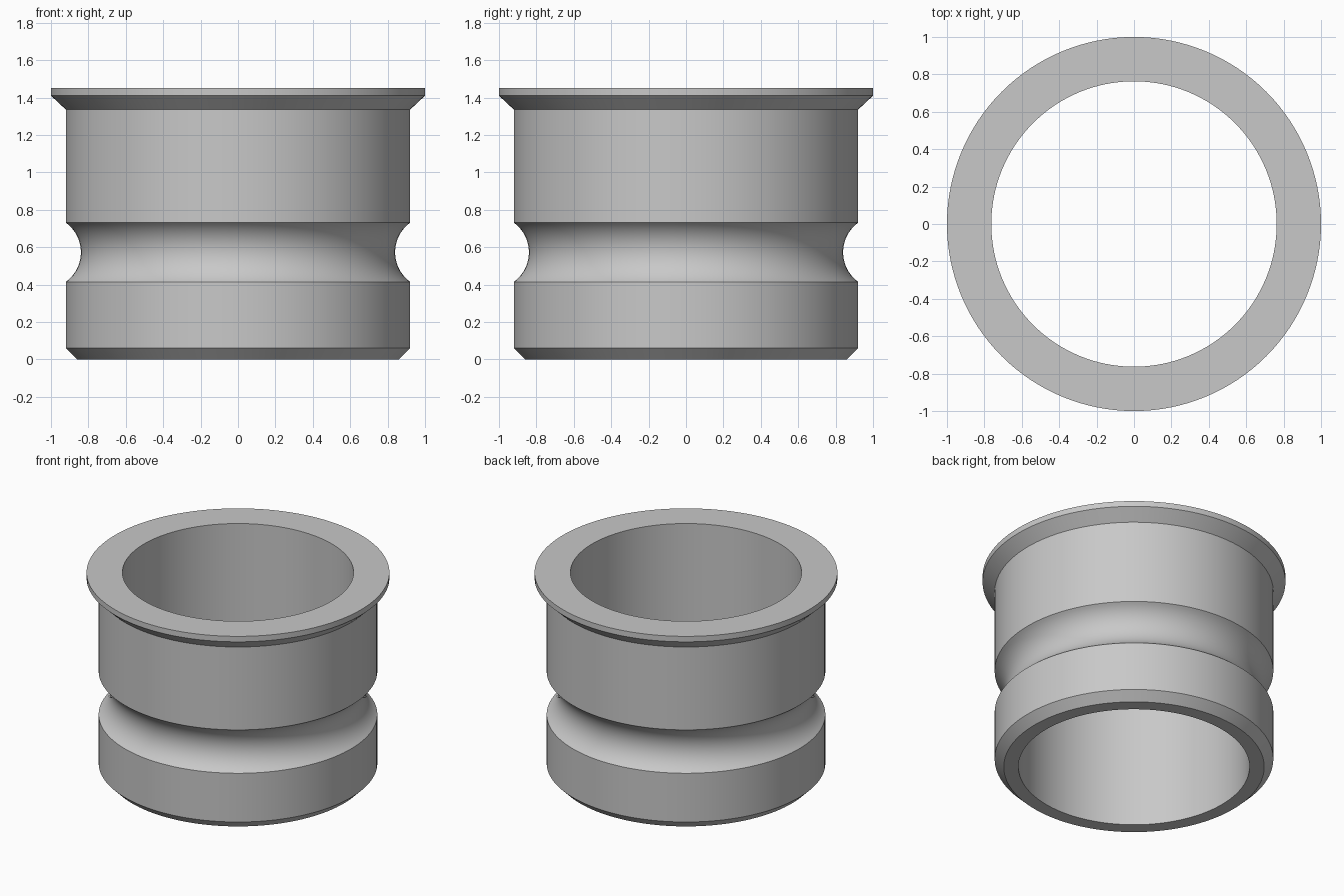
import bpy
import bmesh
from math import asin, cos, sin, pi

SEGMENTS = 128
BORE, BODY, RIM = 0.763, 0.92, 1.0
HEIGHT = 1.45

cube = bpy.data.objects.get("Cube")
if cube:
    bpy.data.objects.remove(cube, do_unlink=True)

grey = bpy.data.materials.new("plain_grey")
grey.use_nodes = True
colour = (0.58, 0.58, 0.58, 1)
grey.diffuse_color = colour
grey.node_tree.nodes["Principled BSDF"].inputs["Base Color"].default_value = colour


def groove(z_mid, half_width, depth, steps=20):
    """Circular arc cut into the body wall, from bottom to top."""
    radius = (half_width ** 2 + depth ** 2) / (2 * depth)
    centre = BODY - depth + radius
    limit = asin(half_width / radius)
    angles = [limit * (2 * i / steps - 1) for i in range(steps + 1)]
    return [(centre - radius * cos(a), z_mid + radius * sin(a)) for a in angles]


def revolve(name, profile, material):
    """Spin a closed (radius, z) profile around the z axis."""
    bm = bmesh.new()
    rings = []
    for i in range(SEGMENTS):
        a = 2 * pi * i / SEGMENTS
        rings.append([bm.verts.new((r * cos(a), r * sin(a), z)) for r, z in profile])
    for i, ring in enumerate(rings):
        after = rings[(i + 1) % SEGMENTS]
        for j in range(len(profile)):
            k = (j + 1) % len(profile)
            bm.faces.new((ring[j], after[j], after[k], ring[k]))
    bmesh.ops.recalc_face_normals(bm, faces=bm.faces)
    mesh = bpy.data.meshes.new(name)
    bm.to_mesh(mesh)
    bm.free()
    mesh.materials.append(material)
    obj = bpy.data.objects.new(name, mesh)
    bpy.context.collection.objects.link(obj)
    bpy.ops.object.select_all(action="DESELECT")
    obj.select_set(True)
    bpy.context.view_layer.objects.active = obj
    bpy.ops.object.shade_smooth_by_angle(angle=pi / 9)
    return obj


# Sleeve: chamfered foot, grooved wall, flared rim and straight bore
profile = [(BORE, 0), (BODY - 0.06, 0), (BODY, 0.06)]
profile += groove(0.573, 0.158, 0.08)
profile += [(BODY, 1.335), (RIM, 1.41), (RIM, HEIGHT), (BORE, HEIGHT)]
revolve("flanged_sleeve", profile, grey)
